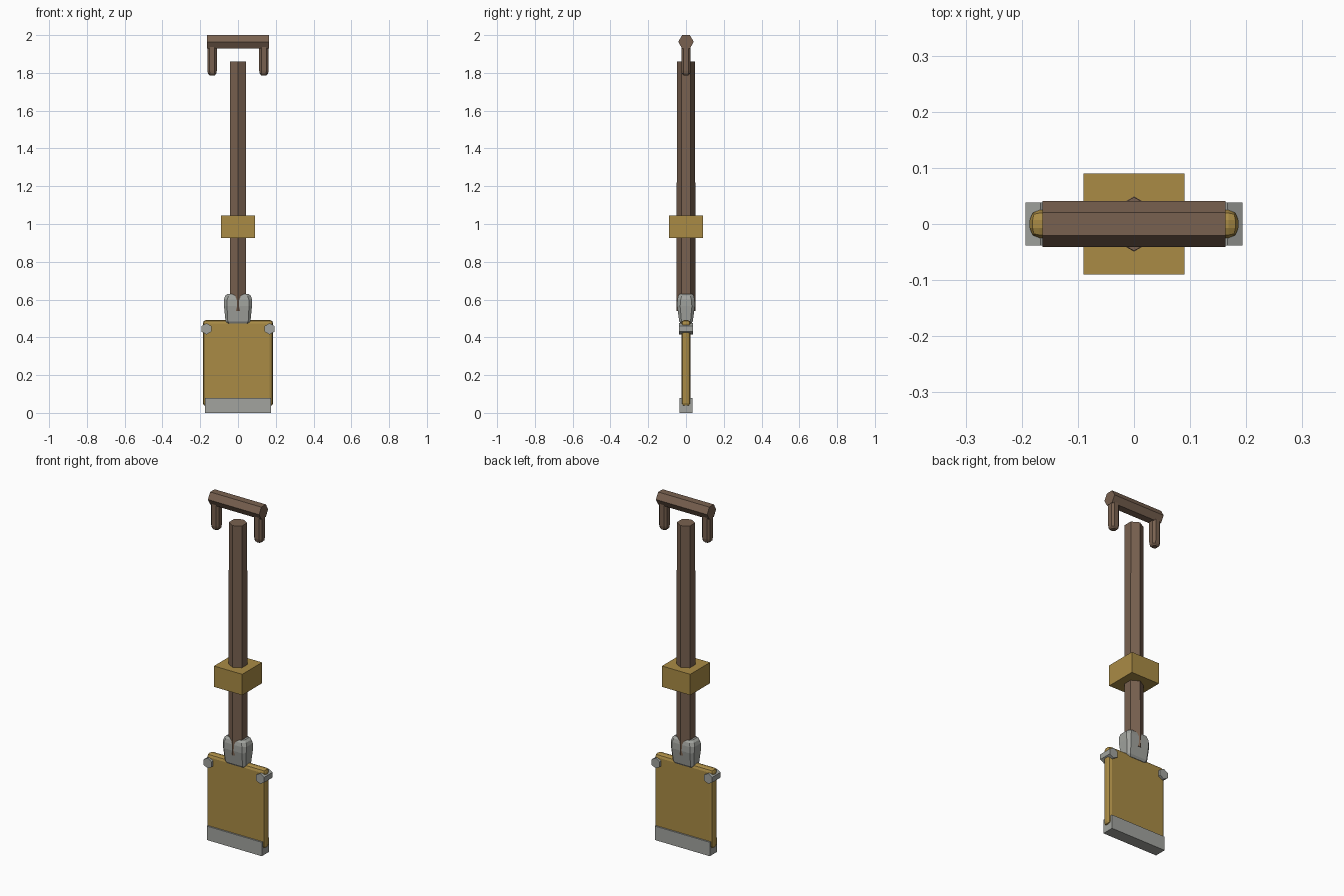
import bpy, bmesh, math

if "Cube" in bpy.data.objects:
    bpy.data.objects.remove(bpy.data.objects["Cube"])

def material(name, rgb):
    m = bpy.data.materials.new(name)
    m.diffuse_color = (*rgb, 1)
    m.use_nodes = True
    m.node_tree.nodes["Principled BSDF"].inputs["Base Color"].default_value = m.diffuse_color
    return m

WOOD = material("brown wood", (0.19, 0.12, 0.08))
GOLD = material("ochre", (0.40, 0.26, 0.06))
STEEL = material("grey metal", (0.36, 0.37, 0.345))

def loft(name, rings, mat, order=lambda a, b, c: (a, b, c)):
    """Skin a list of equal-length rings [(a, b, c), ...] and cap both ends."""
    bm = bmesh.new()
    vr = [[bm.verts.new(order(*p)) for p in r] for r in rings]
    n = len(vr[0])
    for lo, hi in zip(vr, vr[1:]):
        for i in range(n):
            bm.faces.new((lo[i], lo[(i + 1) % n], hi[(i + 1) % n], hi[i]))
    bm.faces.new(vr[0])
    bm.faces.new(vr[-1])
    bmesh.ops.recalc_face_normals(bm, faces=bm.faces)
    me = bpy.data.meshes.new(name)
    bm.to_mesh(me)
    bm.free()
    me.materials.append(mat)
    ob = bpy.data.objects.new(name, me)
    bpy.context.collection.objects.link(ob)
    return ob

def hexagon(r, c, cx=0.0, cy=0.0):
    # points lie on the second axis
    return [(cx + r * math.sin(i * math.pi / 3), cy + r * math.cos(i * math.pi / 3), c)
            for i in range(6)]

def octagon(x, y, ch, z, cx=0.0):
    # rectangle with chamfered corners
    return [(cx + a, b, z) for a, b in (
        (x, -y + ch), (x, y - ch), (x - ch, y), (-x + ch, y),
        (-x, y - ch), (-x, -y + ch), (-x + ch, -y), (x - ch, -y))]

def box(name, x, y, z0, z1, mat, bevel=0.0, segments=2):
    ring = lambda z: [(x, -y, z), (x, y, z), (-x, y, z), (-x, -y, z)]
    ob = loft(name, [ring(z0), ring(z1)], mat)
    if bevel:
        m = ob.modifiers.new("bevel", 'BEVEL')
        m.width, m.segments = bevel, segments
    return ob

# Shaft and top grip bar
loft("shaft", [hexagon(0.050, 0.54), hexagon(0.048, 1.86)], WOOD)
loft("grip_bar", [hexagon(0.041, -0.163, 0, 0), hexagon(0.041, 0.163, 0, 0)], WOOD,
     lambda a, b, c: (c, b, a + 1.9645))

# Grip prongs and corner rivets, one per side
for side, s in (("left", -1), ("right", 1)):
    loft("grip_prong_" + side,
         [octagon(0.014, 0.014, 0.007, 1.787, s * 0.137),
          octagon(0.022, 0.022, 0.010, 1.796, s * 0.137),
          octagon(0.025, 0.025, 0.012, 1.812, s * 0.137),
          octagon(0.025, 0.025, 0.012, 1.940, s * 0.137)], WOOD)
    loft("rivet_" + side,
         [hexagon(0.030, -0.038, s * 0.167, 0.445), hexagon(0.030, 0.038, s * 0.167, 0.445)],
         STEEL, lambda a, b, c: (a, c, b))

# Square collar on the shaft
box("shaft_collar", 0.09, 0.09, 0.925, 1.045, GOLD)

# Socket flaring upwards, with a rounded rim
loft("socket",
     [octagon(0.055, 0.028, 0.008, 0.473), octagon(0.066, 0.036, 0.012, 0.485),
      octagon(0.074, 0.047, 0.016, 0.565), octagon(0.075, 0.046, 0.018, 0.60),
      octagon(0.068, 0.041, 0.018, 0.62), octagon(0.055, 0.032, 0.014, 0.63)], STEEL)

# Blade with rounded edges and its metal cutting edge
box("blade", 0.186, 0.025, 0.035, 0.492, GOLD, 0.018)
box("cutting_edge", 0.175, 0.034, 0.0, 0.08, STEEL)
